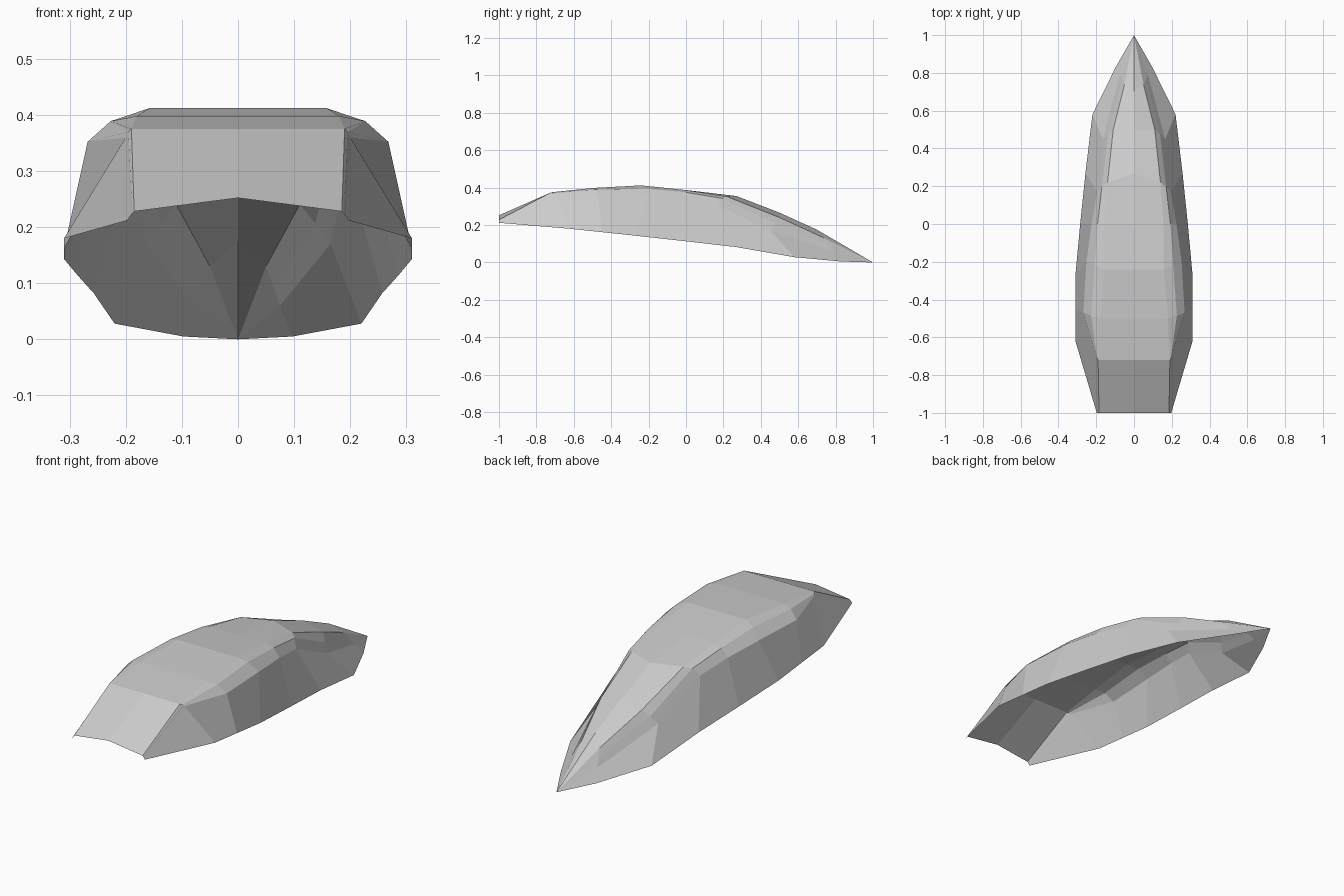
import bpy, bmesh
from mathutils import Vector

if "Cube" in bpy.data.objects:
    bpy.data.objects.remove(bpy.data.objects["Cube"])

# Guide rails running front (-y) to rear tip (+y), right half only
center = [(0, -1, .252), (0, -.72, .375), (0, -.5, .398), (0, -.24, .412), (0, 0, .387),
          (0, .27, .355), (0, .5, .266), (0, .7, .175), (0, 1, 0)]
roof_edge = [(.185, -1, .228), (.19, -.72, .375), (.18, -.5, .398), (.158, -.24, .412),
             (.155, 0, .387), (.14, .22, .352), (.11, .5, .24), (.05, .74, .13), (0, 1, 0)]
shoulder = [(.192, -1, .22), (.2, -.7, .36), (.268, -.47, .352), (.252, -.2, .35),
            (.225, 0, .335), (.195, .17, .305), (.165, .45, .17), (.075, .79, .06), (0, 1, 0)]
rim = [(.197, -1, .212), (.31, -.62, .18), (.31, -.45, .162), (.31, -.27, .143),
       (.285, 0, .113), (.257, .27, .082), (.22, .58, .028), (.097, .83, .005), (0, 1, 0)]

# Rounded corner between roof and shoulder
cheek = []
for i, (a, b) in enumerate(zip(roof_edge, shoulder)):
    bulge = .014 if 2 <= i <= 5 else .002 if i in (1, 6) else 0
    cheek.append((Vector(a) + Vector(b)) / 2 + Vector((bulge * .2, 0, bulge)))

# Open shell: loft the rails into quads
bm = bmesh.new()
rails = [[bm.verts.new(p) for p in r] for r in (center, roof_edge, cheek, shoulder, rim)]
for r, s in zip(rails, rails[1:]):
    for i in range(len(r) - 1):
        bm.faces.new((r[i], s[i], s[i + 1], r[i + 1]))

# Mirror to the left half and weld the seam and tip
geom = bm.verts[:] + bm.edges[:] + bm.faces[:]
dup = bmesh.ops.duplicate(bm, geom=geom)["geom"]
bmesh.ops.scale(bm, vec=(-1, 1, 1), verts=[g for g in dup if isinstance(g, bmesh.types.BMVert)])
bmesh.ops.reverse_faces(bm, faces=[g for g in dup if isinstance(g, bmesh.types.BMFace)])
bmesh.ops.remove_doubles(bm, verts=bm.verts[:], dist=.0005)
bmesh.ops.recalc_face_normals(bm, faces=bm.faces[:])
if sum(f.normal.z for f in bm.faces) < 0:
    bmesh.ops.reverse_faces(bm, faces=bm.faces[:])

mesh = bpy.data.meshes.new("canopy_shell")
bm.to_mesh(mesh)
bm.free()
bpy.context.collection.objects.link(bpy.data.objects.new("canopy_shell", mesh))
